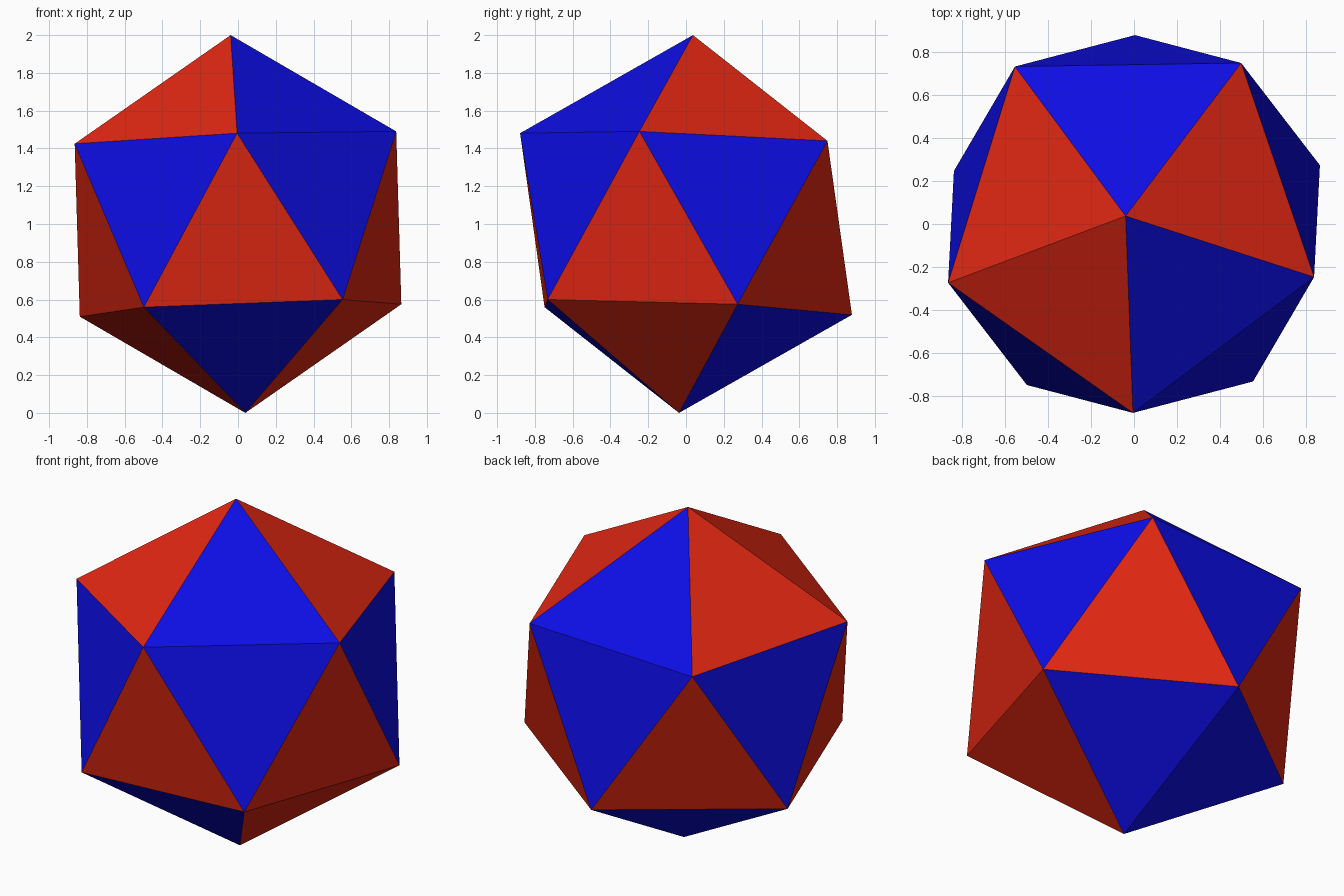
import bpy, bmesh, math
from mathutils import Vector

if "Cube" in bpy.data.objects:
    bpy.data.objects.remove(bpy.data.objects["Cube"])

def material(name, rgb):
    m = bpy.data.materials.new(name)
    m.diffuse_color = (*rgb, 1.0)
    m.use_nodes = True
    m.node_tree.nodes["Principled BSDF"].inputs["Base Color"].default_value = m.diffuse_color
    return m

BLUE, RED = 0, 1
mats = [material("blue", (0.004, 0.004, 0.78)), material("red", (0.76, 0.02, 0.006))]

# Slightly tilted pole axis, with the first upper corner at the front
w = Vector((-0.039, 0.037, 1.0)).normalized()
front = Vector((-0.005, -0.871, 0.484))
u = (front - w * front.dot(w)).normalized()
v = w.cross(u)
center = Vector((0, 0, 1))
R = 1.0014

def corner(angle, r, h):
    return center + R * (r * (math.cos(angle) * u + math.sin(angle) * v) + h * w)

# Two poles and two staggered rings of five corners
bm = bmesh.new()
step, h = math.tau / 5, 1 / math.sqrt(5)
top, bottom = (bm.verts.new(center + s * R * w) for s in (1, -1))
upper = [bm.verts.new(corner(k * step, 2 * h, h)) for k in range(5)]
lower = [bm.verts.new(corner((k + 0.5) * step, 2 * h, -h)) for k in range(5)]

def face(a, b, c, colour):
    bm.faces.new((a, b, c)).material_index = colour

# Caps have mixed colours, the belt alternates blue and red
for k in range(5):
    n = (k + 1) % 5
    face(top, upper[k], upper[n], RED if k in (1, 3, 4) else BLUE)
    face(upper[n], upper[k], lower[k], BLUE)
    face(upper[n], lower[k], lower[n], RED)
    face(bottom, lower[n], lower[k], RED if k in (0, 3) else BLUE)

bm.normal_update()
lift = min(p.co.z for p in bm.verts)
for p in bm.verts:
    p.co.z -= lift

mesh = bpy.data.meshes.new("icosahedron")
bm.to_mesh(mesh)
bm.free()
for m in mats:
    mesh.materials.append(m)
bpy.context.collection.objects.link(bpy.data.objects.new("icosahedron", mesh))
